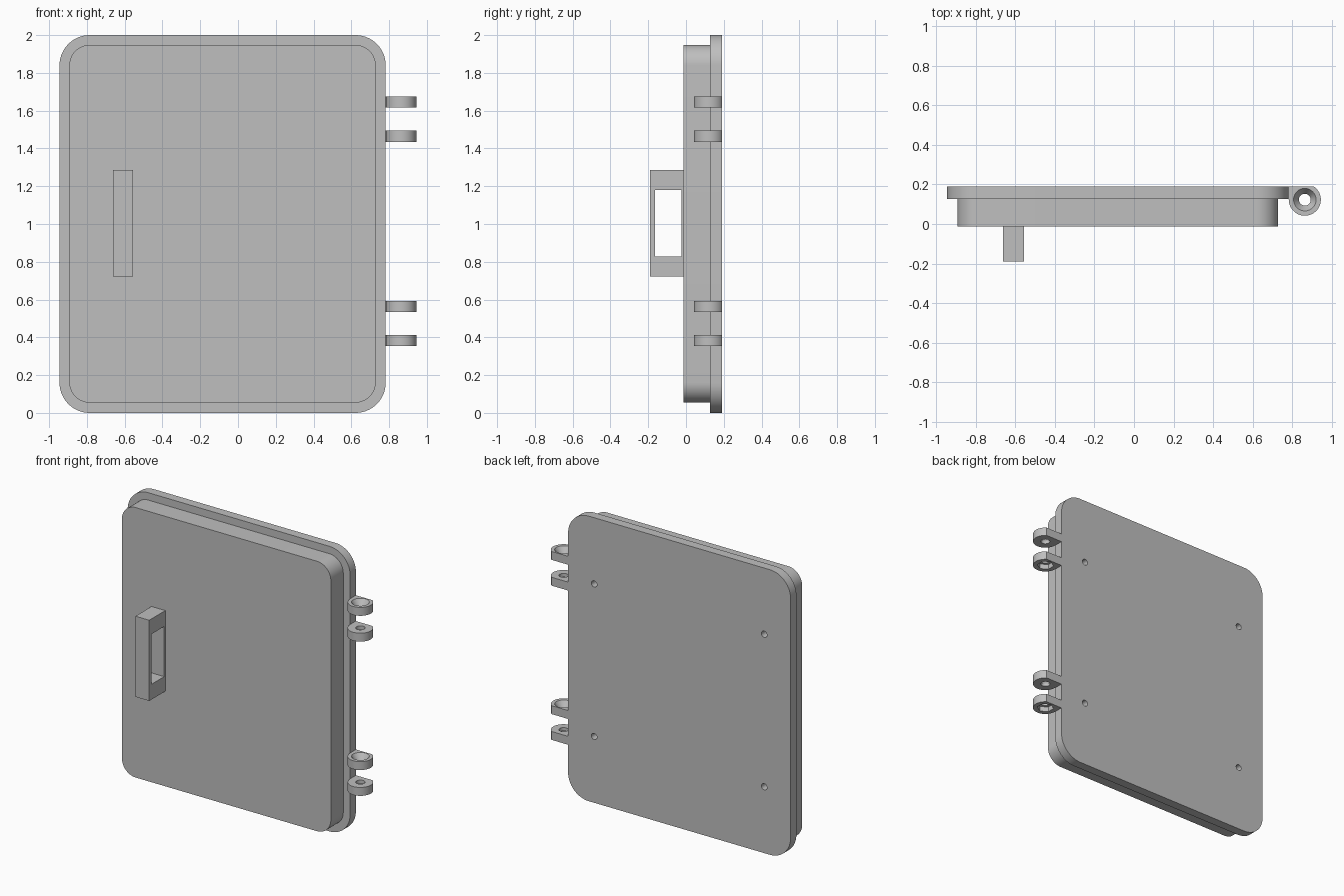
import bpy, bmesh
from math import cos, sin, pi, asin
from mathutils import Matrix, Vector

cube = bpy.data.objects.get("Cube")
if cube:
    bpy.data.objects.remove(cube, do_unlink=True)

GREY = (0.52, 0.52, 0.52, 1)
grey = bpy.data.materials.new("plain grey")
grey.use_nodes = True
grey.diffuse_color = GREY
grey.node_tree.nodes["Principled BSDF"].inputs["Base Color"].default_value = GREY

BACK, STEP, FRONT = 0.19, 0.126, -0.012
EDGE = 0.782


def add_object(name, bm):
    bmesh.ops.recalc_face_normals(bm, faces=bm.faces)
    mesh = bpy.data.meshes.new(name)
    bm.to_mesh(mesh)
    bm.free()
    mesh.materials.append(grey)
    obj = bpy.data.objects.new(name, mesh)
    bpy.context.collection.objects.link(obj)
    return obj


def prism(name, points, direction):
    """Extrude a closed outline along a direction."""
    bm = bmesh.new()
    face = bm.faces.new([bm.verts.new(p) for p in points])
    result = bmesh.ops.extrude_face_region(bm, geom=[face], use_keep_orig=True)
    moved = [v for v in result["geom"] if isinstance(v, bmesh.types.BMVert)]
    bmesh.ops.translate(bm, verts=moved, vec=Vector(direction))
    return add_object(name, bm)


def cone(name, centre, r_low, r_high, depth, sides=32, axis="Z"):
    bm = bmesh.new()
    turn = Matrix.Rotation(-pi / 2, 4, "X") if axis == "Y" else Matrix()
    bmesh.ops.create_cone(bm, cap_ends=True, segments=sides, radius1=r_low,
                          radius2=r_high, depth=depth,
                          matrix=Matrix.Translation(centre) @ turn)
    return add_object(name, bm)


def cut(obj, cutters):
    """Subtract the cutters, bake the result and discard them."""
    for cutter in cutters:
        mod = obj.modifiers.new("cut", "BOOLEAN")
        mod.operation = "DIFFERENCE"
        mod.solver = "EXACT"
        mod.object = cutter
    graph = bpy.context.evaluated_depsgraph_get()
    baked = bpy.data.meshes.new_from_object(obj.evaluated_get(graph))
    obj.modifiers.clear()
    obj.data = baked
    for cutter in cutters:
        bpy.data.objects.remove(cutter, do_unlink=True)


def rounded_slab(name, x0, x1, z0, z1, radius, y0, y1, steps=14):
    corners = [(x1 - radius, z1 - radius), (x0 + radius, z1 - radius),
               (x0 + radius, z0 + radius), (x1 - radius, z0 + radius)]
    points = []
    for quarter, (cx, cz) in enumerate(corners):
        for i in range(steps + 1):
            a = (quarter + i / steps) * pi / 2
            points.append((cx + radius * cos(a), y0, cz + radius * sin(a)))
    return prism(name, points, (0, y1 - y0, 0))


def box_outline(x, y0, y1, z0, z1):
    return [(x, y0, z0), (x, y1, z0), (x, y1, z1), (x, y0, z1)]


# Door: wide back flange and narrower raised front
flange = rounded_slab("door_flange", -0.945, EDGE, 0, 2, 0.16, STEP, BACK)
panel = rounded_slab("door_panel", -0.893, 0.729, 0.054, 1.948, 0.108, FRONT, STEP)
parts = [flange, panel]

# Blind screw holes in the back
for slab in parts:
    cut(slab, [cone("hole_cutter", (x, 0.15, z), 0.022, 0.022, 0.11, 20, "Y")
               for x in (-0.74, 0.58) for z in (0.465, 1.535)])

# Handle: block with a grip opening
handle = prism("handle", box_outline(-0.663, -0.19, FRONT, 0.721, 1.287), (0.107, 0, 0))
cut(handle, [prism("grip_cutter", box_outline(-0.7, -0.164, -0.024, 0.828, 1.18),
                   (0.2, 0, 0))])
parts.append(handle)

# Hinge ears: round lugs cut flat at the back and joined to the flange
HX, HY, HR, THICK = 0.864, 0.123, 0.081, 0.059


def hinge_ear(name, z):
    start = asin((BACK - HY) / HR)
    steps = 40
    outline = []
    for i in range(steps + 1):
        a = start - (start + pi) * i / steps
        outline.append((HX + HR * cos(a), HY + HR * sin(a), z))
    outline += [(EDGE - 0.005, STEP + 0.005, z), (EDGE - 0.005, BACK, z)]
    return prism(name, outline, (0, 0, THICK))


for label, base in (("upper", 1.435), ("lower", 0.353)):
    # Nut ear has a hexagonal pocket underneath
    nut_ear = hinge_ear(label + "_hinge_nut_ear", base)
    cut(nut_ear, [cone("bore", (HX, HY, base), 0.03, 0.03, 0.2),
                  cone("pocket", (HX, HY, base), 0.055, 0.055, 0.07, 6)])
    # Screw ear has a countersink on top
    top = base + 0.181
    screw_ear = hinge_ear(label + "_hinge_screw_ear", top)
    cut(screw_ear, [cone("bore", (HX, HY, top), 0.03, 0.03, 0.2),
                    cone("sink", (HX, HY, top + THICK), 0.03, 0.084, 0.08)])
    parts += [nut_ear, screw_ear]

# Smooth the curved walls, keep hard edges
bpy.ops.object.select_all(action="DESELECT")
for part in parts:
    part.select_set(True)
bpy.context.view_layer.objects.active = flange
bpy.ops.object.shade_smooth_by_angle()
